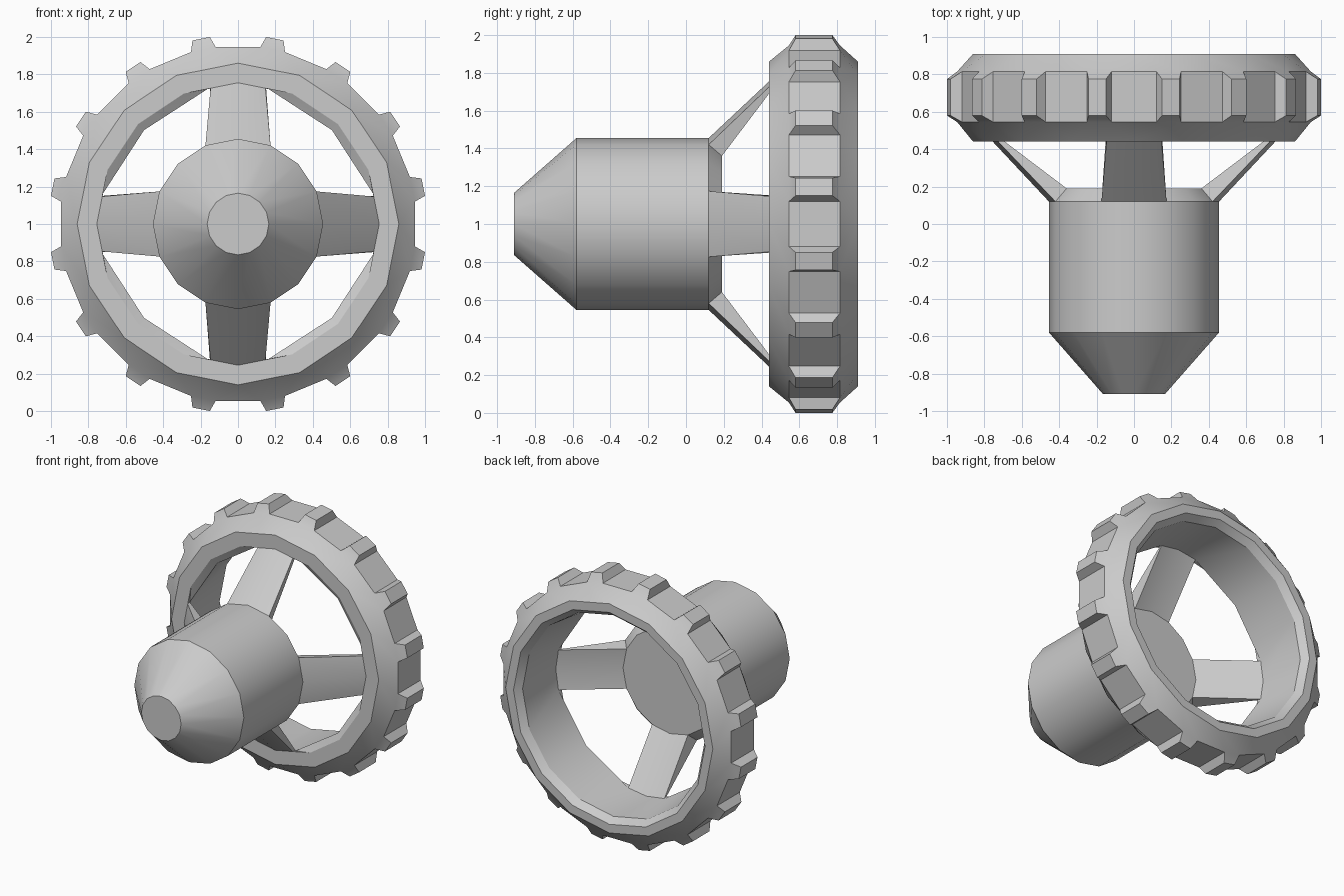
import bpy, bmesh
from math import sin, cos, radians, atan2, hypot, degrees

if "Cube" in bpy.data.objects:
    bpy.data.objects.remove(bpy.data.objects["Cube"])

N = 16
STEP = 360 / N


def pt(r, a, y):
    """Point at radius r and angle a (degrees from the top) around the y axis at z = 1."""
    return (r * sin(radians(a)), y, 1 + r * cos(radians(a)))


def loop(bm, r, y, angles=None):
    angles = angles or [k * STEP for k in range(N)]
    return [bm.verts.new(pt(r, a, y)) for a in angles]


def bridge(bm, a, b):
    n = len(a)
    for k in range(n):
        j = (k + 1) % n
        bm.faces.new((a[k], a[j], b[j], b[k]))


def finish(bm, name, angle=30):
    bmesh.ops.recalc_face_normals(bm, faces=bm.faces[:])
    me = bpy.data.meshes.new(name)
    bm.to_mesh(me)
    bm.free()
    ob = bpy.data.objects.new(name, me)
    bpy.context.collection.objects.link(ob)
    bpy.ops.object.select_all(action='DESELECT')
    ob.select_set(True)
    bpy.context.view_layer.objects.active = ob
    bpy.ops.object.shade_smooth_by_angle(angle=radians(angle))
    return ob


# Hub: cone nose, barrel and small rear chamfer
bm = bmesh.new()
loops = [loop(bm, r, y) for r, y in
         [(0.165, -0.91), (0.455, -0.58), (0.455, 0.12), (0.39, 0.19)]]
for a, b in zip(loops, loops[1:]):
    bridge(bm, a, b)
bm.faces.new(loops[0])
bm.faces.new(loops[-1])
finish(bm, "hub")

# Ring: outer band with a flat pad on each spoke angle and a tooth between pads
bm = bmesh.new()
front_out, front_in = loop(bm, 0.86, 0.44), loop(bm, 0.755, 0.44)
back_in, back_lip, back_out = loop(bm, 0.755, 0.86), loop(bm, 0.795, 0.91), loop(bm, 0.86, 0.91)

# throat just behind the front edge, pinched towards the four spokes
throat = []
for k in range(N):
    x, z = [(0, 0.752), (0.15, 0.73), (0.502, 0.502), (0.73, 0.15)][k % 4]
    a = degrees(atan2(x, z)) + 90 * (k // 4)
    throat.append(bm.verts.new(pt(hypot(x, z), a, 0.47)))

for a, b in [(front_out, front_in), (front_in, throat), (throat, back_in),
             (back_in, back_lip), (back_lip, back_out)]:
    bridge(bm, a, b)

pad_angles = [k * STEP + s for k in range(N) for s in (-7.2, 7.2)]
tip_angles = [(k + 0.5) * STEP + s for k in range(N) for s in (-2.7, 2.7)]
band_f, band_b = loop(bm, 0.953, 0.545, pad_angles), loop(bm, 0.953, 0.815, pad_angles)
tip_f, tip_b = loop(bm, 1.011, 0.58, tip_angles), loop(bm, 1.011, 0.775, tip_angles)

for k in range(N):
    j = (k + 1) % N
    p, q, n = 2 * k, 2 * k + 1, 2 * j
    # chamfers on both sides of the band
    for rim, band in ((front_out, band_f), (back_out, band_b)):
        bm.faces.new((rim[k], band[p], band[q]))
        bm.faces.new((rim[k], rim[j], band[n], band[q]))
    # pad
    bm.faces.new((band_f[p], band_f[q], band_b[q], band_b[p]))
    # tooth
    base = [band_f[q], band_f[n], band_b[n], band_b[q]]
    tip = [tip_f[p], tip_f[q], tip_b[q], tip_b[p]]
    bridge(bm, base, tip)
    bm.faces.new(tip)
finish(bm, "toothed_ring")

# Four slanted spokes from the rear edge of the hub to the ring
for i, side in enumerate(("top", "right", "bottom", "left")):
    bm = bmesh.new()
    sections = [
        [(-0.174, 0.12, 0.42), (0, 0.12, 0.455), (0.174, 0.12, 0.42),
         (0.149, 0.19, 0.36), (0, 0.19, 0.39), (-0.149, 0.19, 0.36)],
        [(-0.147, 0.44, 0.726), (0, 0.44, 0.755), (0.147, 0.44, 0.726),
         (0.15, 0.47, 0.73), (0, 0.47, 0.752), (-0.15, 0.47, 0.73)]]
    ends = [[bm.verts.new(pt(hypot(x, z), degrees(atan2(x, z)) + 90 * i, y))
             for x, y, z in s] for s in sections]
    bridge(bm, *ends)
    finish(bm, "spoke_" + side)
